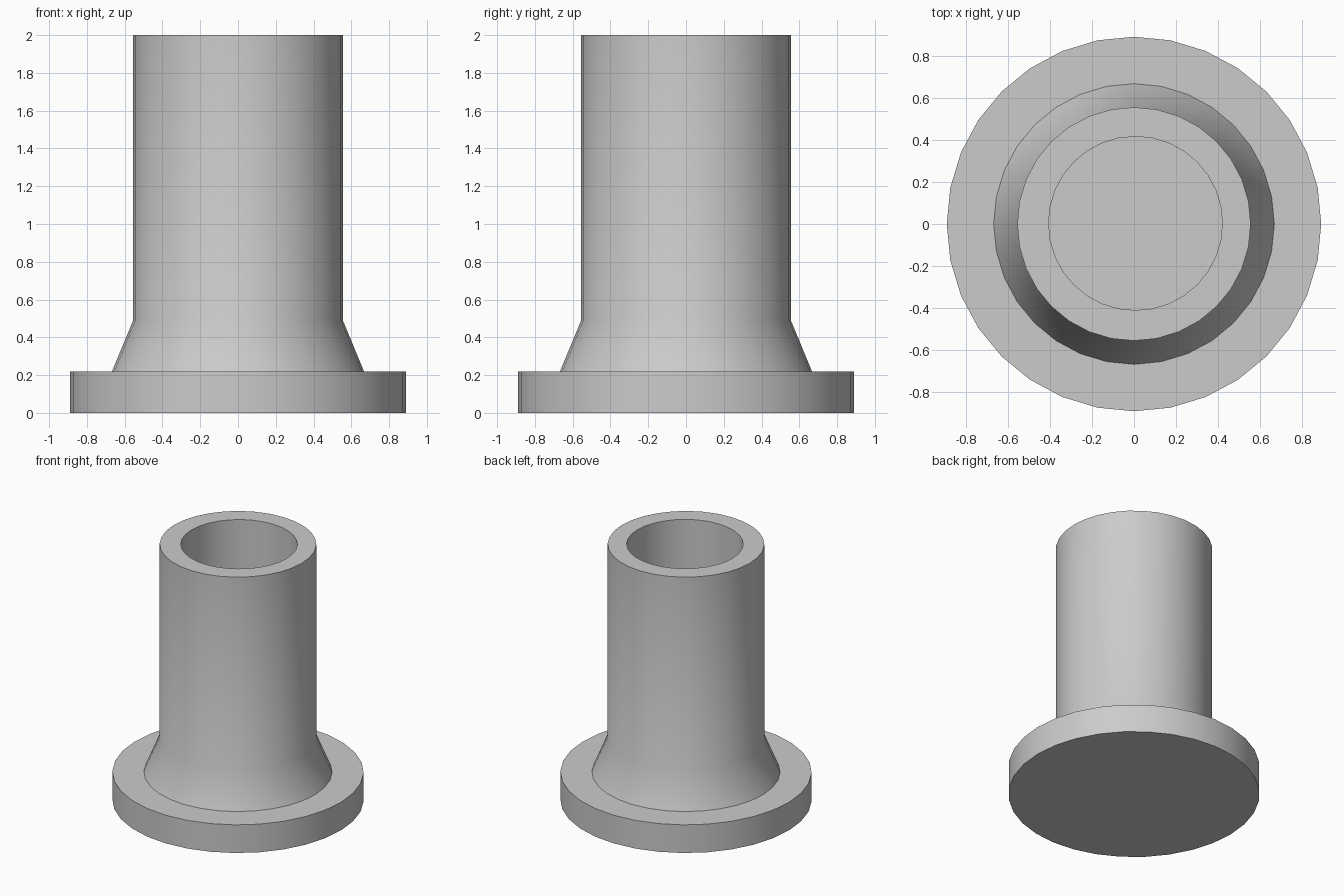
import bpy
import bmesh
from math import cos, sin, tau, radians

SIDES = 32

cube = bpy.data.objects.get("Cube")
if cube:
    bpy.data.objects.remove(cube, do_unlink=True)

# One plain grey for the whole part
grey = bpy.data.materials.new("light_grey")
grey.use_nodes = True
colour = (0.6, 0.6, 0.6, 1.0)
grey.diffuse_color = colour
grey.node_tree.nodes["Principled BSDF"].inputs["Base Color"].default_value = colour


def ring(bm, radius, z, cx=0.0, cy=0.0):
    return [bm.verts.new((cx + radius * cos(tau * i / SIDES),
                          cy + radius * sin(tau * i / SIDES), z))
            for i in range(SIDES)]


# Outline from the base, up the flange, neck and tube, then down the bore
bm = bmesh.new()
rings = [ring(bm, r, z) for r, z in
         ((0.89, 0), (0.89, 0.22), (0.667, 0.22), (0.555, 0.49), (0.555, 2))]
rings += [ring(bm, 0.413, z, 0.007, 0.003) for z in (2, 0.22)]
for low, high in zip(rings, rings[1:]):
    for i in range(SIDES):
        j = (i + 1) % SIDES
        bm.faces.new((low[i], low[j], high[j], high[i]))

# Underside and bore floor
bm.faces.new(rings[0][::-1])
bm.faces.new(rings[-1])
bmesh.ops.recalc_face_normals(bm, faces=bm.faces[:])

mesh = bpy.data.meshes.new("flanged_tube")
bm.to_mesh(mesh)
bm.free()
mesh.materials.append(grey)
tube = bpy.data.objects.new("flanged_tube", mesh)
bpy.context.collection.objects.link(tube)

# Smooth walls with sharp rims
bpy.ops.object.select_all(action="DESELECT")
tube.select_set(True)
bpy.context.view_layer.objects.active = tube
bpy.ops.object.shade_smooth_by_angle(angle=radians(30))
